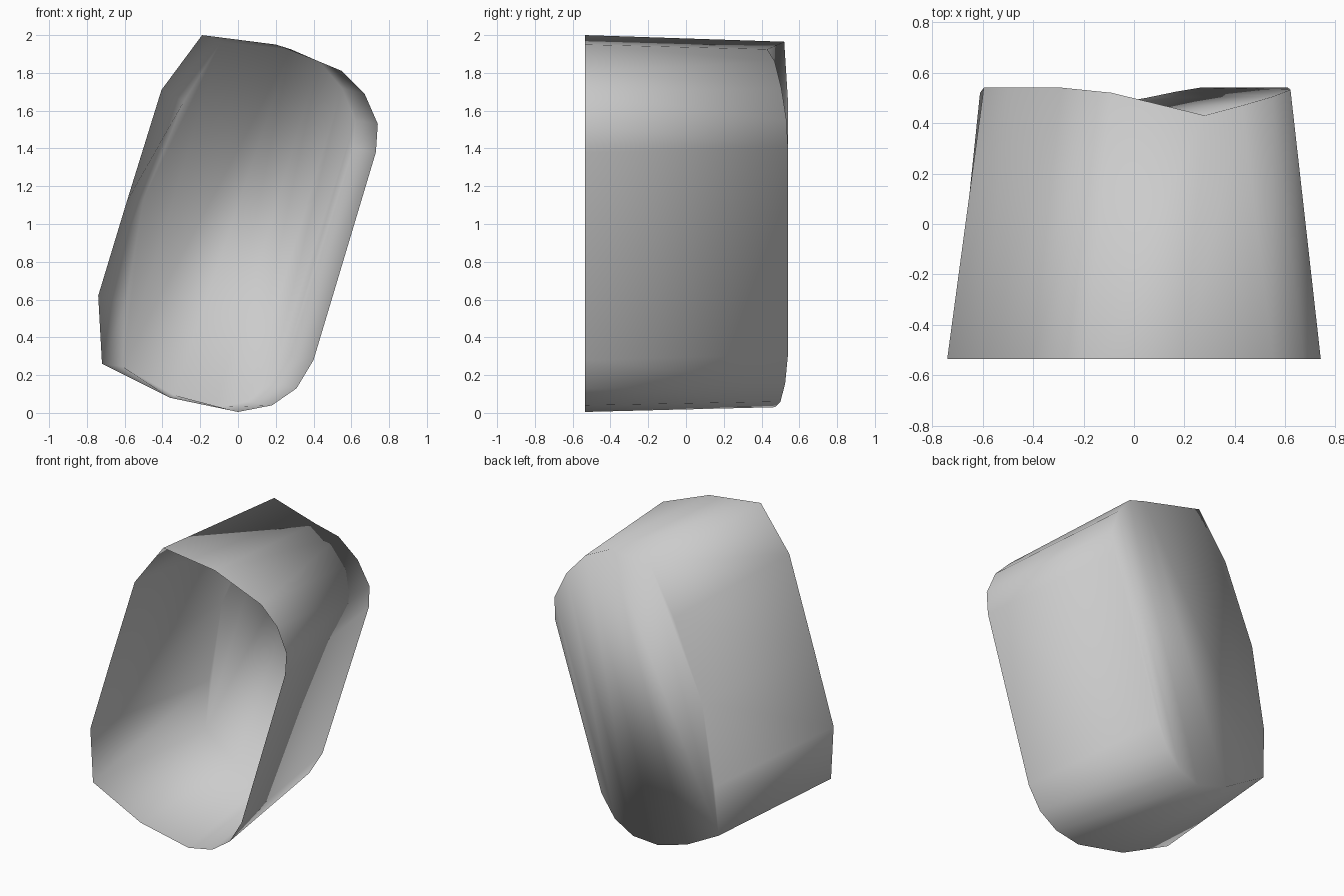
import bpy, bmesh

if "Cube" in bpy.data.objects:
    bpy.data.objects.remove(bpy.data.objects["Cube"])

grey = bpy.data.materials.new("light_grey")
grey.diffuse_color = (0.6, 0.6, 0.6, 1)
grey.use_nodes = True
grey.node_tree.nodes["Principled BSDF"].inputs["Base Color"].default_value = grey.diffuse_color

# Matching outlines: open front rim (x, z) and dished back edge (x, y, z)
FRONT_Y = -0.535
front_rim = [(-0.19, 2.0), (0.2, 1.95), (0.55, 1.81), (0.67, 1.69), (0.74, 1.53),
             (0.73, 1.38), (0.4, 0.28), (0.31, 0.13), (0.18, 0.04), (0.0, 0.005),
             (-0.36, 0.08), (-0.72, 0.26), (-0.74, 0.62), (-0.59, 1.115), (-0.405, 1.71)]
back_edge = [(-0.09, 0.52, 1.965), (0.28, 0.43, 1.925), (0.43, 0.47, 1.86),
             (0.55, 0.505, 1.72), (0.62, 0.532, 1.55), (0.61, 0.54, 1.4),
             (0.26, 0.54, 0.31), (0.17, 0.525, 0.155), (0.05, 0.5, 0.06),
             (-0.12, 0.47, 0.03), (-0.34, 0.475, 0.095), (-0.61, 0.52, 0.245),
             (-0.595, 0.54, 0.58), (-0.5, 0.54, 1.13), (-0.286, 0.54, 1.65)]

bm = bmesh.new()
front = [bm.verts.new((x, FRONT_Y, z)) for x, z in front_rim]
back = [bm.verts.new(p) for p in back_edge]
n = len(front)

# Tapered side wall
for i in range(n):
    j = (i + 1) % n
    bm.faces.new((front[i], front[j], back[j], back[i]))

# Back panel: lengthwise strips forming a shallow trough from top to bottom
strips = [(14, 0, 13), (13, 0, 11), (13, 11, 12), (0, 1, 11), (1, 10, 11), (1, 9, 10),
          (1, 2, 9), (2, 8, 9), (2, 3, 8), (3, 7, 8), (3, 4, 7), (4, 6, 7), (4, 5, 6)]
for ids in strips:
    bm.faces.new([back[i] for i in ids])

# Normals outward: the back panel must face +y
bmesh.ops.recalc_face_normals(bm, faces=bm.faces[:])
bm.normal_update()
if sum(f.normal.y * f.calc_area() for f in bm.faces) < 0:
    bmesh.ops.reverse_faces(bm, faces=bm.faces[:])
for f in bm.faces:
    f.smooth = True

mesh = bpy.data.meshes.new("open_shell")
bm.to_mesh(mesh)
bm.free()
mesh.materials.append(grey)
bpy.context.collection.objects.link(bpy.data.objects.new("open_shell", mesh))
